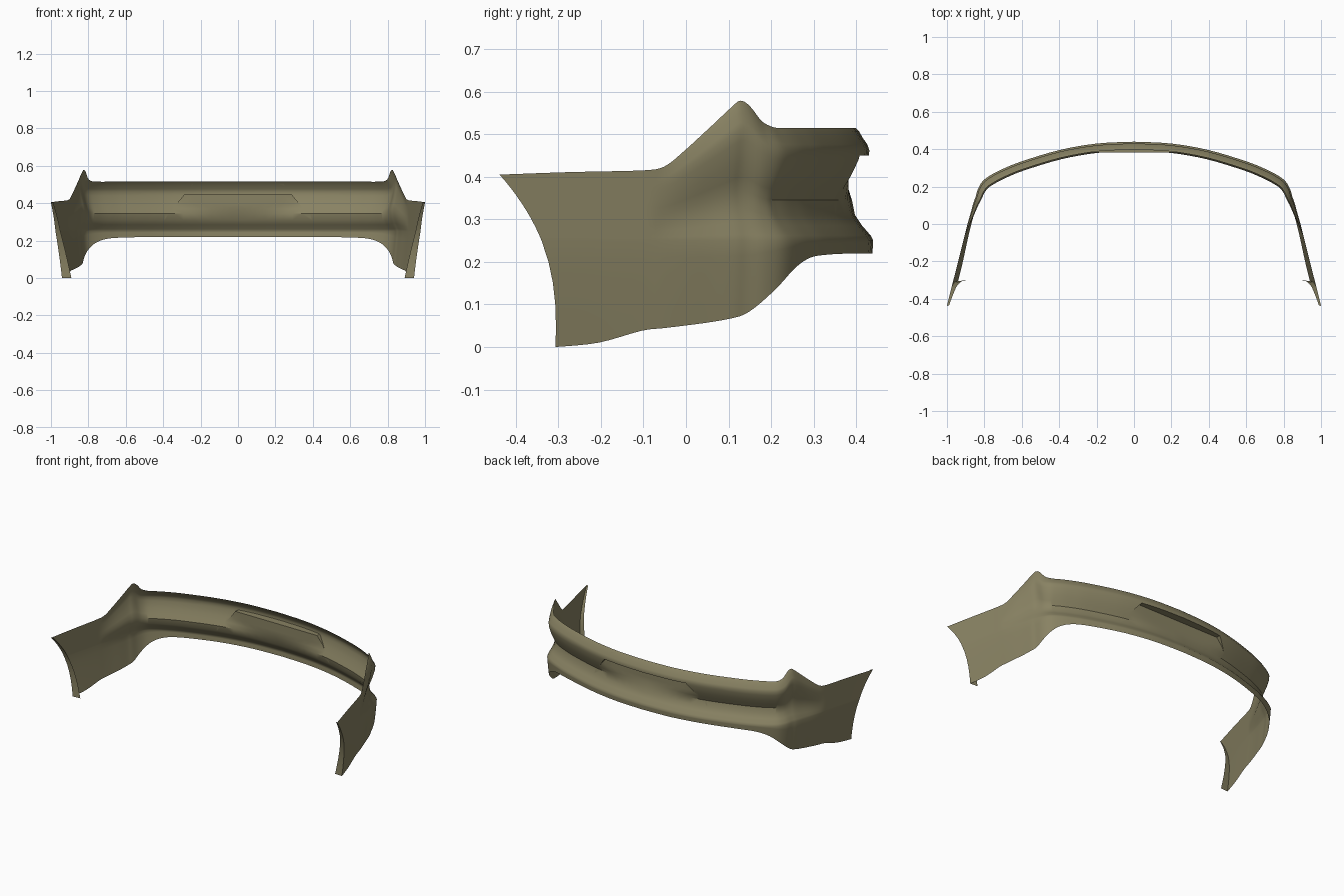
import bpy, bmesh
from mathutils import Vector

cube = bpy.data.objects.get("Cube")
if cube:
    bpy.data.objects.remove(cube, do_unlink=True)

paint = bpy.data.materials.new("olive_paint")
paint.use_nodes = True
olive = (0.25, 0.225, 0.125, 1)
paint.diffuse_color = olive
paint.node_tree.nodes["Principled BSDF"].inputs["Base Color"].default_value = olive

# Half of the plan path, centre to wheel arch: x, y, bottom edge z, top edge z
STATIONS = [
    (0, .44, .22, .515), (.2, .43, .22, .515), (.4, .395, .22, .515),
    (.6, .335, .217, .515), (.7, .295, .21, .515), (.765, .262, .187, .515),
    (.808, .23, .15, .517), (.833, .19, .112, .532), (.847, .145, .078, .577),
    (.858, .115, .068, .564), (.873, .06, .058, .515), (.89, 0, .05, .462),
    (.903, -.05, .044, .424), (.915, -.1, .038, .415), (.94, -.2, .01, .411),
    (.966, -.3, 0, .405)]
# Section above the lower crease: z, outward offset
CREASE, RIM = .25, .515
SECTION = [(.25, 0), (.262, -.006), (.285, -.026), (.31, -.043), (.345, -.05),
           (.37, -.038), (.4, -.024), (.44, -.011), (.462, -.009),
           (.476, -.014), (.492, -.025), (.506, -.033), (.515, -.042)]


def smooth_path(points, steps):
    """Catmull-Rom path through the points."""
    p = [Vector(q) for q in points]
    p = [p[0]] + p + [p[-1]]
    out = []
    for a, b, c, d in zip(p, p[1:], p[2:], p[3:]):
        for i in range(steps):
            t = i / steps
            out.append(b + (c - a) * (t / 2) + (2 * a - 5 * b + 4 * c - d) * (t * t / 2)
                       + (3 * b - a - 3 * c + d) * (t ** 3 / 2))
    return out + [p[-1]]


def arch_y(z):
    """Wheel arch edge."""
    return -.3 - .138 * (max(z, 0) / .405) ** 2.6


def column(pos, normal):
    """Points of one section, bottom to top."""
    x, y, low, high = pos
    groove = min(1, max(0, (y + .08) / .33))
    rows = []
    for i in range(5):
        z = low + (CREASE - low) * i / 5
        rows.append((z, -.026 * ((CREASE - z) / CREASE) ** 1.2))
    for z, off in SECTION:
        rows.append((CREASE + (z - CREASE) * (high - CREASE) / (RIM - CREASE), off * groove))
    points = []
    for z, off in rows:
        yy = y
        if y < -.1:                       # lean towards the arch edge
            yy = -.1 + (-.1 - y) / .2 * (arch_y(z) + .1)
        points.append(Vector((x + (y - yy) * .25 + normal.x * off, yy + normal.y * off, z)))
    return points


# Shell
bm = bmesh.new()
path = smooth_path(STATIONS, 4)
columns = []
for i, pos in enumerate(path):
    d = path[min(i + 1, len(path) - 1)] - path[max(i - 1, 0)]
    normal = Vector((-d.y, d.x)).normalized() if i else Vector((0, 1))
    columns.append(column(pos, normal))

# Inward flange along the wheel arch
columns.append([p + Vector((-.012 - .038 * (1 - p.z / .405), .004, 0)) for p in columns[-1]])

grid = [[bm.verts.new(p) for p in col] for col in columns]
for a, b in zip(grid, grid[1:]):
    for j in range(len(a) - 1):
        bm.faces.new((a[j], a[j + 1], b[j + 1], b[j]))

# Plate recess: cut a trapezoid outline, then push it in
TOP, BOTTOM, TOP_X, BOTTOM_X = .45, .345, .285, .37
slant = Vector((TOP - BOTTOM, 0, BOTTOM_X - TOP_X))
corner = Vector((BOTTOM_X, 0, BOTTOM))
for co, no in [((0, 0, TOP), (0, 0, 1)), ((0, 0, BOTTOM), (0, 0, 1)), (corner, slant)]:
    near = [f for f in bm.faces if f.calc_center_median().x < .5]
    geom = set(near)
    for f in near:
        geom.update(f.edges)
        geom.update(f.verts)
    bmesh.ops.bisect_plane(bm, geom=list(geom), dist=1e-5, plane_co=co, plane_no=no)


def in_recess(f):
    c = f.calc_center_median()
    return BOTTOM < c.z < TOP and (c - corner).dot(slant) < 0


faces = [f for f in bm.faces if in_recess(f)]
new = bmesh.ops.extrude_face_region(bm, geom=faces)["geom"]
bmesh.ops.delete(bm, geom=faces, context='FACES')
for v in new:
    if isinstance(v, bmesh.types.BMVert) and v.co.z > BOTTOM + .002:
        v.co.y = min(v.co.y, .382)
seam = [f for f in bm.faces if all(abs(v.co.x) < 1e-4 for v in f.verts)]
bmesh.ops.delete(bm, geom=seam, context='FACES')
bmesh.ops.remove_doubles(bm, verts=bm.verts[:], dist=1e-4)
bmesh.ops.recalc_face_normals(bm, faces=bm.faces[:])
if max(bm.faces, key=lambda f: f.calc_area()).normal.dot(Vector((1, 1, 0))) < 0:
    bmesh.ops.reverse_faces(bm, faces=bm.faces[:])

mesh = bpy.data.meshes.new("rear_bumper")
bm.to_mesh(mesh)
bm.free()
mesh.materials.append(paint)
bumper = bpy.data.objects.new("rear_bumper", mesh)
bpy.context.collection.objects.link(bumper)

# Other half and shading
mirror = bumper.modifiers.new("mirror", 'MIRROR')
mirror.use_axis[0] = True
mirror.merge_threshold = .0005
bpy.context.view_layer.objects.active = bumper
bumper.select_set(True)
bpy.ops.object.modifier_apply(modifier="mirror")
bpy.ops.object.shade_smooth_by_angle(angle=.6)
